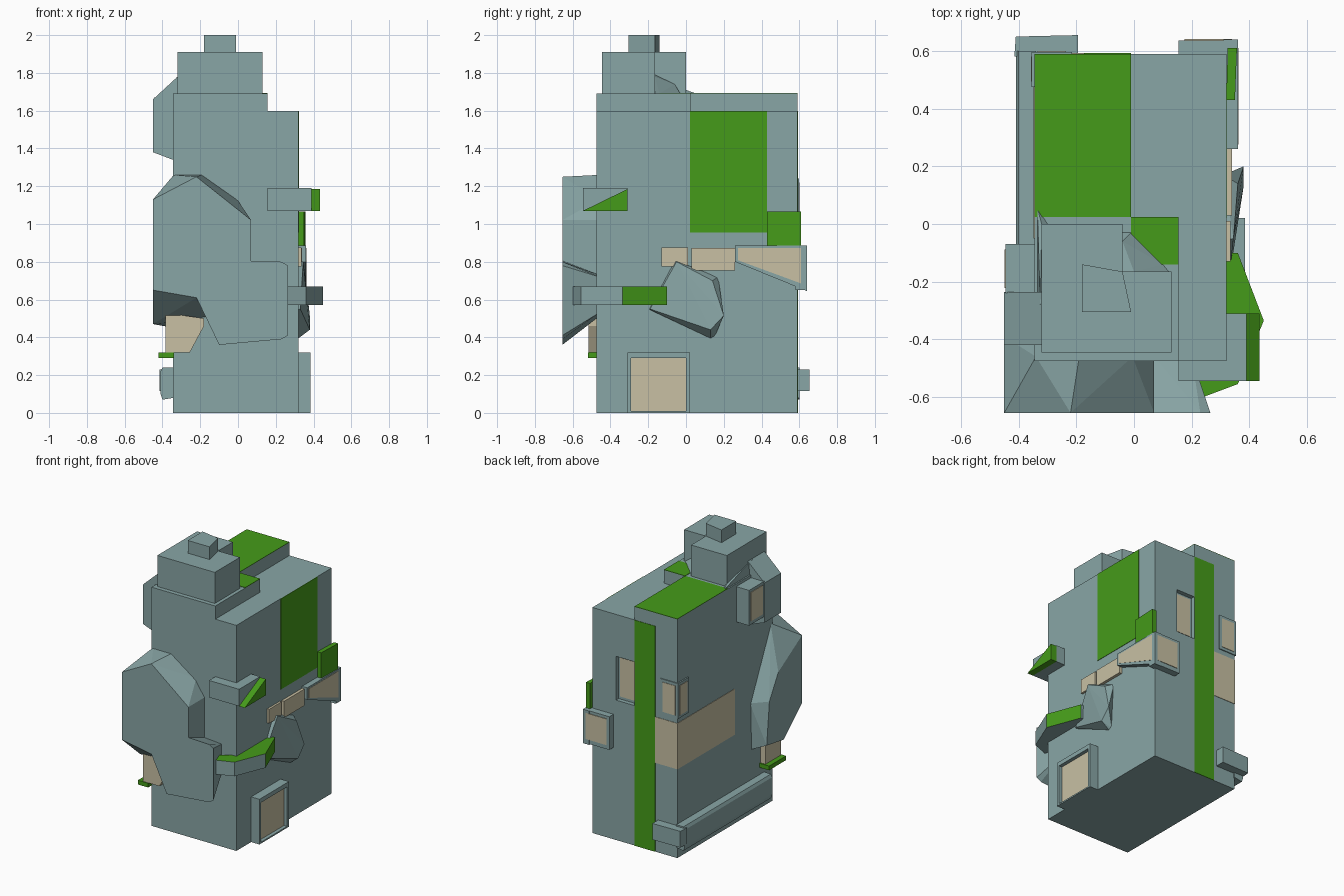
import bpy, bmesh

if "Cube" in bpy.data.objects:
    bpy.data.objects.remove(bpy.data.objects["Cube"])


def material(name, rgb):
    m = bpy.data.materials.new(name)
    m.diffuse_color = (*rgb, 1)
    m.use_nodes = True
    m.node_tree.nodes["Principled BSDF"].inputs["Base Color"].default_value = m.diffuse_color
    return m


STONE = material("stone", (0.25, 0.38, 0.38))
GREEN = material("moss", (0.06, 0.33, 0.01))
TAN = material("pane", (0.58, 0.53, 0.37))


def finish(name, bm, mat):
    bmesh.ops.recalc_face_normals(bm, faces=bm.faces)
    me = bpy.data.meshes.new(name)
    bm.to_mesh(me)
    bm.free()
    me.materials.append(mat)
    ob = bpy.data.objects.new(name, me)
    bpy.context.collection.objects.link(ob)
    return ob


def prism(name, pts, axis, lo, hi, mat=STONE):
    """Extrude a 2D outline along an axis; outline uses the other two axes in order."""
    bm = bmesh.new()

    def put(p, d):
        c = list(p)
        c.insert(axis, d)
        return bm.verts.new(c)
    a = [put(p, lo) for p in pts]
    b = [put(p, hi) for p in pts]
    bm.faces.new(a)
    bm.faces.new(b[::-1])
    for i in range(len(pts)):
        j = (i + 1) % len(pts)
        bm.faces.new((a[i], a[j], b[j], b[i]))
    return finish(name, bm, mat)


def box(name, x, y, z, mat=STONE):
    return prism(name, [(x[0], y[0]), (x[1], y[0]), (x[1], y[1]), (x[0], y[1])], 2, *z, mat)


def rock(name, pts, mat=STONE):
    """Faceted convex lump around the given points."""
    bm = bmesh.new()
    for p in pts:
        bm.verts.new(p)
    res = bmesh.ops.convex_hull(bm, input=bm.verts)
    bmesh.ops.delete(bm, geom=[v for v in bm.verts if not v.link_faces], context='VERTS')
    bmesh.ops.dissolve_limit(bm, angle_limit=0.03, verts=bm.verts, edges=bm.edges)
    return finish(name, bm, mat)


E = 0.003  # thickness of surface patches

# Main block with a recessed back window
body = box("main_block", (-.345, .32), (-.475, .59), (0, 1.597))
cutter = box("window_cutter", (-.01, .135), (.56, .65), (.99, 1.3))
cutter.hide_render = True
cut = body.modifiers.new("recess", 'BOOLEAN')
cut.operation = 'DIFFERENCE'
cut.object = cutter
bpy.context.view_layer.objects.active = body
bpy.ops.object.modifier_apply(modifier="recess")
bpy.data.objects.remove(cutter)
box("back_window_pane", (.005, .12), (.555, .565), (1.01, 1.285), TAN)

# Stepped roof, tower and chimney
prism("roof_step", [(-.345, -.475), (.155, -.475), (.155, .025), (-.01, .025),
                    (-.01, .59), (-.345, .59)], 2, 1.59, 1.69)
prism("tower", [(-.32, -.445), (.13, -.445), (.13, -.165), (-.04, -.165),
                (-.04, 0), (-.32, 0)], 2, 1.68, 1.91)
prism("chimney", [(-.18, -.305), (-.01, -.305), (-.04, -.165), (-.18, -.14)], 2, 1.9, 2.0)
rock("roof_rubble", [(-.05, -.17, 1.69), (.12, -.165, 1.69), (.1, -.14, 1.69), (-.01, -.03, 1.69),
                     (-.05, -.03, 1.69), (-.04, -.165, 1.79), (0, -.165, 1.78), (-.04, -.06, 1.74)])
rock("roof_chip", [(-.335, .055, 1.69), (-.30, 0, 1.69), (-.335, -.28, 1.69),
                   (-.32, 0, 1.71), (-.325, -.28, 1.78)])

# Moss patches and coloured bands
box("roof_moss", (-.345, -.01), (.025, .59), (1.689, 1.69 + E), GREEN)
box("terrace_moss", (-.01, .155), (-.14, .025), (1.689, 1.69 + E), GREEN)
box("side_moss", (.319, .32 + E), (.02, .43), (.955, 1.597), GREEN)
box("back_moss", (-.173, -.01), (.589, .59 + E), (0, 1.597), GREEN)
box("back_band", (-.345 - E, -.173), (.589, .59 + E), (.63, .955), TAN)
box("left_band", (-.345 - E, -.344), (-.05, .59), (.63, .955), TAN)

# Large outcrop wrapping the front left corner
F, B = -.655, -.46
rock("upper_outcrop", [
    (-.45, F, 1.13), (-.22, F, 1.25), (.07, F, 1.02), (.07, F, .62), (-.22, F, .61), (-.45, F, .65),
    (-.34, B, 1.26), (-.19, B, 1.26), (-.005, B, 1.13), (.07, B, 1.02), (.07, B, .6), (-.175, B, .5),
    (-.45, -.39, .97), (-.34, -.39, 1.1), (-.45, -.29, .8), (-.34, -.23, .78),
    (-.45, -.26, .5), (-.34, -.24, .45), (-.45, -.45, .47)])
rock("lower_outcrop", [
    (-.2, F, .72), (.07, F, .805), (.23, F, .80), (.265, F, .78), (.265, F, .41), (.23, F, .39),
    (-.1, F, .36), (-.22, F, .61), (-.19, B, .68), (.07, B, .73), (.2, B, .72), (.2, B, .53),
    (-.08, B, .51)])
prism("upper_left_outcrop", [(-.30, 1.79), (-.32, 1.78), (-.45, 1.66), (-.45, 1.38),
                             (-.345, 1.34), (-.30, 1.34)], 1, -.42, -.235)
rock("right_outcrop", [
    (.31, -.06, .81), (.31, .17, .72), (.31, .15, .40), (.31, -.2, .545), (.345, -.05, .80),
    (.36, .14, .70), (.38, .2, .515), (.38, .13, .44), (.33, -.19, .55), (.32, .13, .395)])

# Right-hand ledges
ledge = prism("curved_ledge", [(.3, -.1), (.36, -.1), (.45, -.335), (.36, -.555), (.24, -.6),
                               (.2, -.54), (.3, -.46)], 2, .57, .67)
ledge.data.materials.append(GREEN)
for f in ledge.data.polygons:
    if f.normal.z > .9 or (f.normal.x > .5 and f.center.y > -.335):
        f.material_index = 1
box("upper_ledge", (.155, .39), (-.545, -.31), (1.07, 1.19))
prism("ledge_wedge", [(-.545, 1.07), (-.31, 1.07), (-.31, 1.185)], 0, .389, .435, GREEN)

# Door on the right side
for n, (a, b) in enumerate([(-.31, -.29), (0, .02)]):
    box("door_jamb_%d" % (n + 1), (.315, .385), (a, b), (0, .32))
box("door_lintel", (.315, .385), (-.29, 0), (.29, .32))
box("door_sill", (.315, .385), (-.29, 0), (0, .01))
box("door_panel", (.315, .36), (-.29, 0), (.01, .29), TAN)

# Corner bay window at the back right with side panes
bay = [(.26, .885), (.64, .885), (.64, .645), (.26, .8)]
prism("bay_side", bay, 0, .31, .36)
prism("bay_side_pane", [(.275, .872), (.61, .872), (.61, .685), (.275, .808)], 0, .355, .362, TAN)
box("bay_back", (.155, .36), (.58, .637), (.65, .885))
box("bay_back_pane", (.175, .34), (.63, .641), (.68, .865), TAN)
box("side_pane_long", (.31, .34), (.03, .26), (.755, .872), TAN)
box("side_pane_short", (.31, .335), (-.13, .01), (.775, .875), TAN)
prism("moss_panel", [(.32, .43), (.35, .43), (.357, .61), (.325, .61)], 2, .885, 1.065, GREEN)

# Windows on the left side and back left corner
box("left_window_box", (-.445, -.34), (-.24, -.07), (1.42, 1.67))
box("left_window_pane", (-.449, -.44), (-.222, -.088), (1.445, 1.65), TAN)
box("corner_window_frame", (-.355, -.215), (.475, .597), (.99, 1.24))
box("corner_back_pane", (-.335, -.235), (.59, .6), (1.01, 1.22), TAN)
box("corner_left_pane", (-.358, -.35), (.495, .58), (1.01, 1.22), TAN)
prism("front_window", [(-.385, .32), (-.255, .32), (-.18, .46), (-.18, .5), (-.385, .53)],
      1, -.515, -.34, TAN)
box("window_ledge", (-.42, -.34), (-.52, -.33), (.29, .32), GREEN)

# Low kerb along the left side, turning the back corner
prism("left_kerb", [(-.34, .08), (-.4, .07), (-.41, .1), (-.41, .22), (-.4, .24), (-.34, .24)],
      1, -.38, .6)
prism("back_kerb", [(-.415, .58), (-.195, .58), (-.195, .655), (-.41, .65)], 2, .115, .23)
